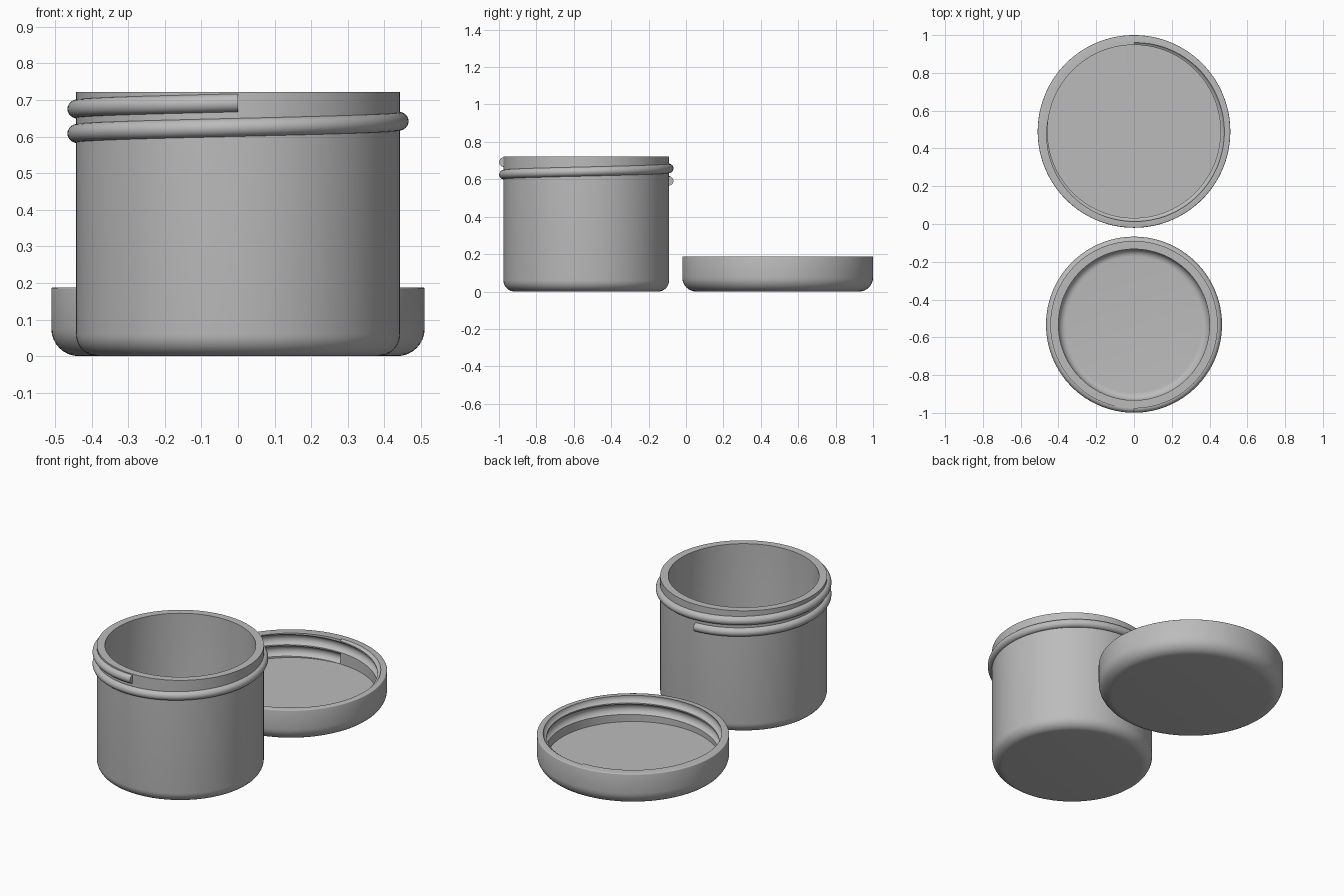
import bpy
import bmesh
from math import sin, cos, pi, radians
from mathutils import Vector, Matrix

cube = bpy.data.objects.get("Cube")
if cube:
    bpy.data.objects.remove(cube, do_unlink=True)

STEPS = 120      # sides of every turned part
PITCH = 0.067    # rise of the screw thread per turn

grey = bpy.data.materials.new("satin grey")
grey.use_nodes = True
tone = (0.5, 0.5, 0.5, 1)
grey.diffuse_color = tone
grey.node_tree.nodes["Principled BSDF"].inputs["Base Color"].default_value = tone


def arc(r, z, size, start, end, count=8):
    """Points of an arc in the (radius, height) plane, angles in degrees."""
    angles = [radians(start + (end - start) * i / count) for i in range(count + 1)]
    return [(r + size * cos(a), z + size * sin(a)) for a in angles]


def make_object(name, bm, y):
    bmesh.ops.recalc_face_normals(bm, faces=bm.faces)
    mesh = bpy.data.meshes.new(name)
    bm.to_mesh(mesh)
    bm.free()
    mesh.materials.append(grey)
    obj = bpy.data.objects.new(name, mesh)
    obj.location.y = y
    bpy.context.collection.objects.link(obj)
    return obj


def lathe(name, profile, y):
    """Turn an open profile, which begins and ends on the axis."""
    bm = bmesh.new()
    verts = [bm.verts.new((r, 0, z)) for r, z in profile]
    edges = [bm.edges.new(pair) for pair in zip(verts, verts[1:])]
    bmesh.ops.spin(bm, geom=verts + edges, cent=(0, 0, 0), axis=(0, 0, 1),
                   angle=2 * pi, steps=STEPS)
    bmesh.ops.remove_doubles(bm, verts=bm.verts, dist=1e-5)
    return make_object(name, bm, y)


def helix(name, section, start_z, turns, y):
    """Sweep a closed section up a screw path that begins at the back."""
    bm = bmesh.new()
    rings = []
    for i in range(int(turns * STEPS) + 1):
        turn = i / STEPS
        spin = Matrix.Rotation(pi / 2 + 2 * pi * turn, 3, 'Z')
        rise = start_z + PITCH * turn
        rings.append([bm.verts.new(spin @ Vector((r, 0, z + rise))) for r, z in section])
    count = len(section)
    for a, b in zip(rings, rings[1:]):
        for k in range(count):
            n = (k + 1) % count
            bm.faces.new((a[k], a[n], b[n], b[k]))
    bm.faces.new(rings[0])
    bm.faces.new(rings[-1])
    return make_object(name, bm, y)


def smooth(obj):
    bpy.ops.object.select_all(action='DESELECT')
    obj.select_set(True)
    bpy.context.view_layer.objects.active = obj
    bpy.ops.object.shade_smooth_by_angle(angle=radians(32))


JAR_Y, LID_Y = -0.533, 0.49

# Jar body: rounded foot, straight wall, flat lip, hollow inside
jar = lathe("jar_body",
            [(0, 0)] + arc(0.383, 0.06, 0.06, -90, 0)
            + [(0.443, 0.722), (0.4, 0.722)]
            + arc(0.36, 0.085, 0.04, 0, -90) + [(0, 0.045)], JAR_Y)
smooth(jar)

# Raised thread round the neck, one and a half turns
thread = helix("jar_thread", arc(0.441, 0, 0.025, 0, 345, 23), 0.5915, 1.5, JAR_Y)
smooth(thread)

# Lid, lying open side up
lid = lathe("lid",
            [(0, 0)] + arc(0.435, 0.075, 0.075, -90, 0)
            + arc(0.505, 0.183, 0.005, 0, 90, 3)
            + [(0.458, 0.188), (0.458, 0.045), (0, 0.045)], LID_Y)

# Matching screw groove cut into the lid wall and out through its rim
groove = helix("groove_cutter", arc(0.447, 0, 0.032, -90, 90, 14), 0.076, 2, LID_Y)
groove.hide_render = True
cut = lid.modifiers.new("groove", 'BOOLEAN')
cut.operation = 'DIFFERENCE'
cut.solver = 'EXACT'
cut.object = groove
bpy.context.view_layer.objects.active = lid
bpy.ops.object.modifier_apply(modifier=cut.name)
bpy.data.objects.remove(groove, do_unlink=True)
smooth(lid)
